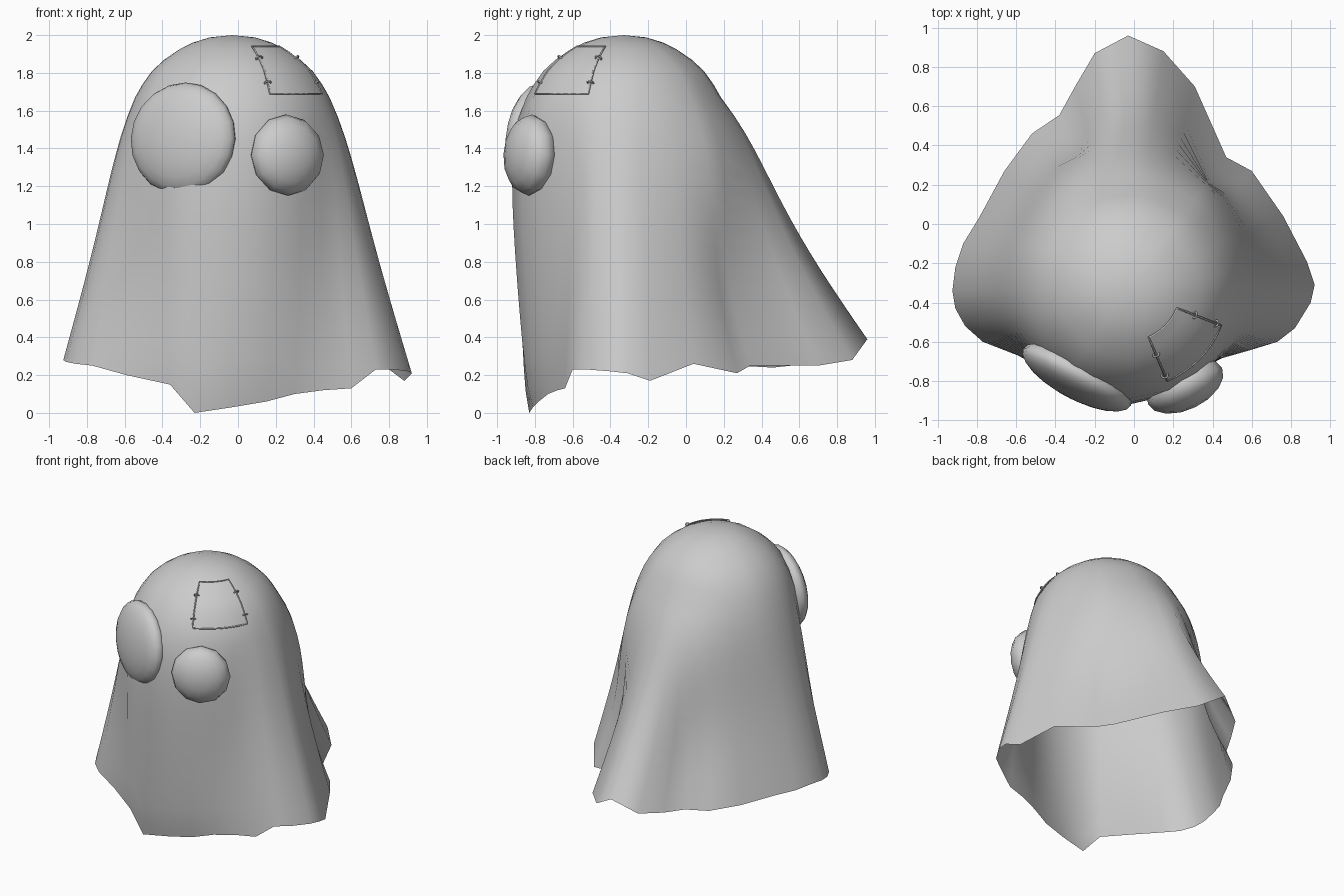
import bpy, bmesh
from math import sin, cos, pi, atan2, hypot, radians
from mathutils import Vector, Euler

if "Cube" in bpy.data.objects:
    bpy.data.objects.remove(bpy.data.objects["Cube"])

CX, CY = -0.03, -0.33
# dome profile (radius, height) and hem outline (x, y, z)
DOME = [(0, 2.0), (.12, 1.988), (.21, 1.96), (.28, 1.925), (.36, 1.87), (.425, 1.81), (.475, 1.74), (.515, 1.67)]
HEM = [(-.03, .96, .39), (-.2, .87, .29), (-.3, .7, .26), (-.38, .555, .25), (-.52, .46, .24),
       (-.66, .27, .25), (-.79, .03, .27), (-.87, -.1, .28), (-.91, -.22, .29), (-.925, -.34, .28),
       (-.91, -.43, .27), (-.86, -.52, .26), (-.77, -.6, .25), (-.59, -.67, .2), (-.36, -.8, .15),
       (-.23, -.83, 0), (-.03, -.81, .03), (.15, -.78, .06), (.3, -.73, .1), (.45, -.68, .12),
       (.6, -.64, .13), (.73, -.6, .23), (.82, -.53, .23), (.9, -.4, .22), (.92, -.31, .21),
       (.88, -.19, .17), (.76, .04, .26), (.6, .27, .21), (.47, .34, .25), (.31, .7, .25), (.15, .88, .28)]


def dome_r(z):
    for (r0, z0), (r1, z1) in zip(DOME, DOME[1:]):
        if z >= z1:
            return r0 + (r1 - r0) * (z0 - z) / (z0 - z1)
    return DOME[-1][0]


def finish(bm, name):
    bmesh.ops.recalc_face_normals(bm, faces=bm.faces)
    me = bpy.data.meshes.new(name)
    bm.to_mesh(me)
    bm.free()
    ob = bpy.data.objects.new(name, me)
    bpy.context.collection.objects.link(ob)
    for p in me.polygons:
        p.use_smooth = True
    return ob


# draped sheet: dome lofted down to the uneven hem, with shoulder, folds and sag
bm = bmesh.new()
STEPS = 14
top = bm.verts.new((CX, CY, 2))
cols = []
for x, y, z in HEM:
    a, rh = atan2(y - CY, x - CX), hypot(x - CX, y - CY)
    front, back = max(0, -sin(a)) ** 2, max(0, sin(a))
    pinch = max(0, 1 - abs(a - radians(52)) / .35, 1 - abs(a - radians(112)) / .35)
    r0, z0 = DOME[-1]
    pts = list(DOME[1:])
    for i in range(1, STEPS + 1):
        t = i / STEPS
        s = t ** (1 + .15 * back)
        r = r0 + (rh - r0) * s + .065 * front * sin(pi * t) ** .6
        r += (.02 + .025 * back + .012 * front) * 12.2 * t * (1 - t) ** 4
        r += .035 * pinch * sin(2 * pi * t)
        pts.append((r, z0 + (z - z0) * t))
    cols.append([bm.verts.new((CX + r * cos(a), CY + r * sin(a), h)) for r, h in pts])
for c, d in zip(cols, cols[1:] + cols[:1]):
    bm.faces.new((top, c[0], d[0]))
    for i in range(len(c) - 1):
        bm.faces.new((c[i], c[i + 1], d[i + 1], d[i]))
finish(bm, "sheet")


# eyes: flattened spheres turned to follow the head
def eye(name, loc, size, turn, tilt, seg):
    bm = bmesh.new()
    bmesh.ops.create_uvsphere(bm, u_segments=seg, v_segments=seg // 2 + 2, radius=1)
    for v in bm.verts:
        v.co = (v.co.x * size[0], v.co.z * size[2], v.co.y * size[1])
    ob = finish(bm, name)
    ob.location = loc
    ob.rotation_euler = Euler((radians(tilt), 0, radians(turn)))


eye("large_eye", (-.29, -.78, 1.45), (.31, .3, .11), -28, -5, 20)
eye("small_eye", (.26, -.825, 1.365), (.21, .215, .12), 26, -3, 12)


# patch following the dome
def on_dome(u, v, lift=.006):
    a = radians(-67 + 45.5 * u)
    z = 1.94 - .25 * v
    r = dome_r(z) + lift + .012 * (1 - v)
    return Vector((CX + r * cos(a), CY + r * sin(a), z))


N = 8
bm = bmesh.new()
grid = [[bm.verts.new(on_dome(i / N, j / N)) for i in range(N + 1)] for j in range(N + 1)]
for j in range(N):
    for i in range(N):
        bm.faces.new((grid[j][i], grid[j + 1][i], grid[j + 1][i + 1], grid[j][i + 1]))
finish(bm, "patch")

# patch border
edge = [k / N for k in range(N)]
loop = [(u, 0) for u in edge] + [(1, v) for v in edge] + [(1 - u, 1) for u in edge] + [(0, 1 - v) for v in edge]
cu = bpy.data.curves.new("patch_border", "CURVE")
cu.dimensions = "3D"
cu.bevel_depth = .005
cu.bevel_resolution = 1
sp = cu.splines.new("POLY")
sp.points.add(len(loop) - 1)
for p, uv in zip(sp.points, loop):
    p.co = (*on_dome(*uv), 1)
sp.use_cyclic_u = True
bpy.context.collection.objects.link(bpy.data.objects.new("patch_border", cu))

# stitches: small rings around the side edges
for u in (0, 1):
    for v in (.25, .77):
        along = on_dome(u, v + .1) - on_dome(u, v - .1)
        bpy.ops.mesh.primitive_torus_add(
            location=on_dome(u, v), rotation=along.to_track_quat("Z", "Y").to_euler(),
            major_radius=.016, minor_radius=.005, major_segments=12, minor_segments=6)
        bpy.context.object.name = "stitch"
        bpy.ops.object.shade_smooth()
